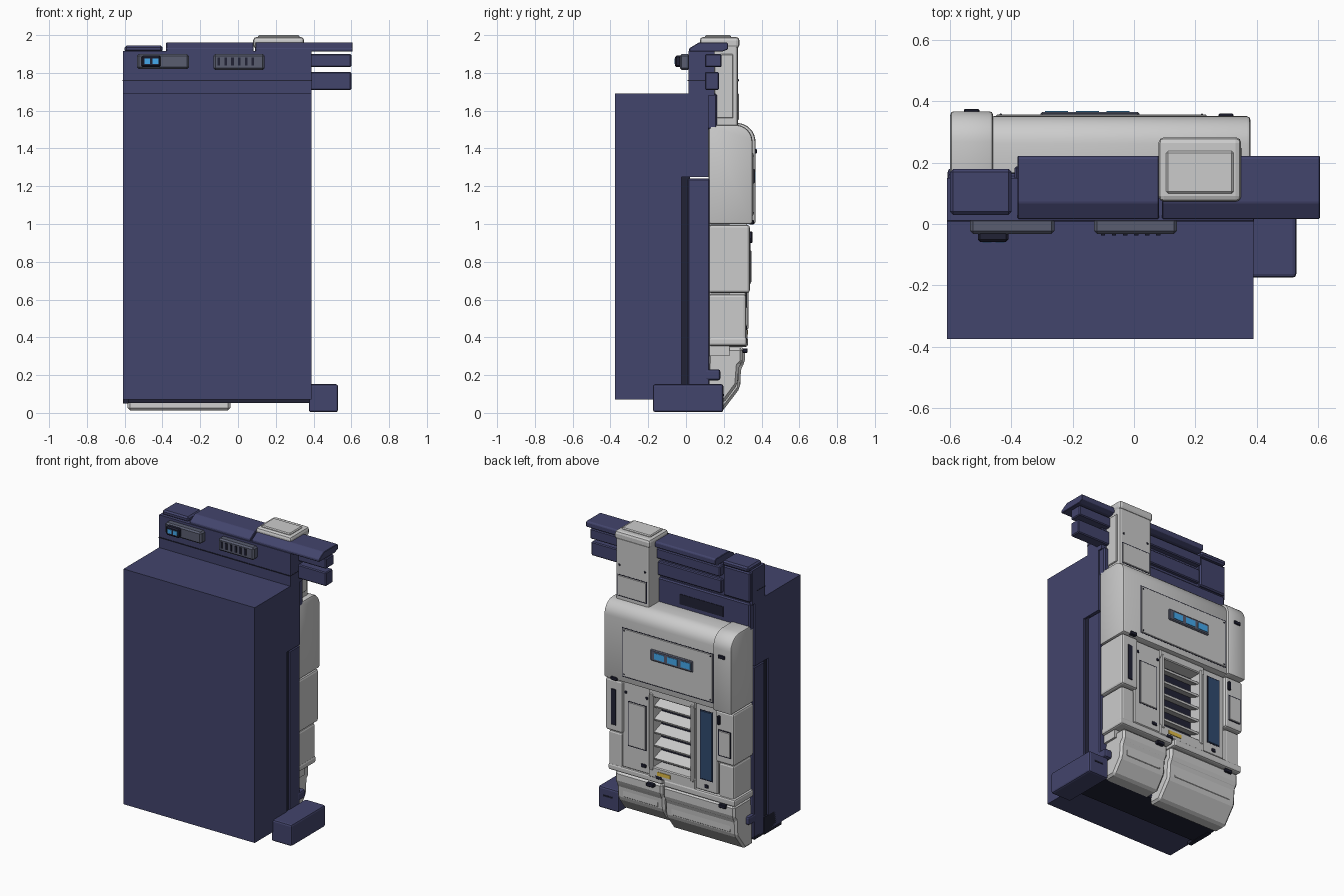
import bpy, bmesh, math
from mathutils import Matrix

if "Cube" in bpy.data.objects:
    bpy.data.objects.remove(bpy.data.objects["Cube"])

def material(name, r, g, b):
    m = bpy.data.materials.new(name)
    m.diffuse_color = (r, g, b, 1)
    m.use_nodes = True
    m.node_tree.nodes["Principled BSDF"].inputs["Base Color"].default_value = m.diffuse_color
    return m

NAVY = material("navy", .055, .058, .15)
DARK = material("dark", .015, .016, .035)
SLATE = material("slate", .10, .11, .16)
BLUE = material("screen_blue", .06, .40, .85)
GLASS = material("blue_glass", .03, .07, .16)
YELLOW = material("warning_yellow", .75, .5, .06)

def finish(name, bm, mat, bevel, segs):
    if bevel:
        bmesh.ops.bevel(bm, geom=[e for e in bm.edges if e.calc_face_angle(0) > .4], offset=bevel,
                        segments=segs, affect='EDGES', profile=.5, clamp_overlap=True)
    bmesh.ops.recalc_face_normals(bm, faces=bm.faces)
    me = bpy.data.meshes.new(name)
    bm.to_mesh(me)
    bm.free()
    ob = bpy.data.objects.new(name, me)
    bpy.context.collection.objects.link(ob)
    if mat:
        me.materials.append(mat)
    return ob

def box(name, x, y, z, mat=None, bevel=0, segs=1, tilt=0):
    bm = bmesh.new()
    bmesh.ops.create_cube(bm, size=1)
    mid = [(a + b) / 2 for a, b in (x, y, z)]
    size = [b - a for a, b in (x, y, z)]
    m = Matrix.Translation(mid) @ Matrix.Rotation(tilt, 4, 'X') @ Matrix.Diagonal((*size, 1))
    bmesh.ops.transform(bm, matrix=m, verts=bm.verts)
    return finish(name, bm, mat, bevel, segs)

def profile(name, pts, x, mat=None, bevel=0, segs=1):
    """Extrude a (y, z) outline along x."""
    bm = bmesh.new()
    f = bm.faces.new([bm.verts.new((x[0], p[0], p[1])) for p in pts])
    ext = bmesh.ops.extrude_face_region(bm, geom=[f])["geom"]
    bmesh.ops.translate(bm, vec=(x[1] - x[0], 0, 0),
                        verts=[v for v in ext if isinstance(v, bmesh.types.BMVert)])
    return finish(name, bm, mat, bevel, segs)

def panel(name, x, z, y, mat=None, gap=.005):
    """Thin plate with a dark seam round it, on a back face at depth y."""
    box(name + "_seam", (x[0] - gap, x[1] + gap), (y - .02, y + .001), (z[0] - gap, z[1] + gap), DARK)
    return box(name, x, (y - .02, y + .005), z, mat, .003)

def latch(x, y, z, w=.025, h=.012):
    box("latch", (x - w, x + w), (y - .02, y + .008), (z - h, z + h), DARK, .004)

# Navy cabinet and its stepped rear walls
box("cabinet", (-.61, .39), (-.375, -.025), (.07, 1.69), NAVY)
box("side_recess", (-.598, .378), (-.03, .02), (.06, 1.26), DARK)
box("rear_wall", (-.605, .385), (.01, .125), (.06, 1.24), NAVY, .006)
box("rear_wall_upper", (-.61, .39), (-.03, .12), (1.25, 1.69), NAVY)
box("base_plate", (-.605, .385), (-.12, .12), (.052, .075), DARK)
box("head", (-.61, .39), (.012, .15), (1.68, 1.915), NAVY)
box("head_seam", (-.611, .391), (.008, .1), (1.757, 1.763), DARK)
box("shelf", (-.6, .38), (.1, .165), (1.5, 1.69), NAVY, .008)
box("shelf_slot", (-.40, -.07), (.15, .168), (1.55, 1.62), DARK)

# Top covers with sloping front
for n, x in (("cover_long", (-.38, .082)), ("cover_arm", (.092, .607))):
    profile(n, [(.017, 1.912), (.017, 1.93), (.07, 1.962), (.215, 1.962), (.222, 1.955),
                (.222, 1.925), (.19, 1.912)], x, NAVY, .003)
box("cover_short", (-.60, -.40), (.03, .18), (1.91, 1.945), NAVY, .01)

# Rails that reach past the side
box("rail_upper", (-.39, .6), (.10, .188), (1.83, 1.9), NAVY, .006)
box("rail_lower", (-.39, .6), (.10, .175), (1.71, 1.805), NAVY, .006)
box("rail_block", (-.605, -.40), (.1, .168), (1.70, 1.905), NAVY, .008)

# Front control bars
box("sensor_bar", (-.535, -.26), (-.033, .02), (1.82, 1.9), SLATE, .01)
box("sensor_housing", (-.51, -.41), (-.058, 0), (1.83, 1.892), DARK, .008)
for x in (-.495, -.452):
    box("sensor_lens", (x, x + .03), (-.061, -.04), (1.848, 1.876), BLUE)
box("vent_bar", (-.13, .14), (-.033, .02), (1.815, 1.9), SLATE, .01)
for i in range(6):
    x = -.108 + i * .036
    box("vent_slit", (x, x + .014), (-.038, 0), (1.838, 1.882), DARK)

# Feet
box("side_foot", (.375, .53), (-.175, .198), (.004, .152), NAVY, .012, 2)
box("side_foot_vent", (.42, .49), (.19, .201), (.09, .1), DARK)
box("left_foot_plate", (-.61, -.58), (-.17, .02), (.05, .17), DARK)
for x in ((-.608, -.55), (.33, .388)):
    box("foot_knob", x, (.1, .182), (.172, .23), NAVY, .012, 2)

# Grey chimney
box("chimney", (.09, .345), (.10, .275), (1.45, 1.96), None, .014, 2)
box("chimney_cap", (.08, .35), (.073, .283), (1.93, 1.99), None, .018, 2)
box("chimney_lid", (.105, .325), (.10, .238), (1.97, 2.0), None, .006)
panel("chimney_panel", (.11, .325), (1.55, 1.69), .275)
for x in (.12, .315):
    latch(x, .272, 1.76, .007, .007)
box("chimney_side_rib", (.34, .352), (.15, .25), (1.56, 1.9), None, .004)

# Hood with rounded upper back edge
def hood(name, x, y1, z1, r):
    arc = [(y1 - r + r * math.sin(a), z1 - r + r * math.cos(a))
           for a in [math.pi / 2 * i / 8 for i in range(9)]]
    ob = profile(name, [(.12, 1.0), (.12, z1)] + arc + [(y1, 1.0)], x, None, .012, 2)
    for p in ob.data.polygons:
        p.use_smooth = True
    ob.data.set_sharp_from_angle(angle=math.radians(30))

hood("hood", (-.47, .38), .352, 1.525, .09)
hood("hood_end", (-.60, -.46), .368, 1.535, .10)
panel("hood_panel", (-.45, .237), (1.045, 1.375), .352)
box("display", (-.305, .018), (.34, .366), (1.215, 1.292), SLATE, .006)
for i in range(3):
    x = -.29 + i * .1
    box("display_screen", (x, x + .075), (.35, .369), (1.232, 1.275), BLUE)
latch(-.53, .368, 1.385)
latch(.30, .352, 1.01)
for x in (-.435, .222):
    for z in (1.06, 1.36):
        latch(x, .352, z, .006, .006)

# Middle section: core, frame round the louvre window
box("core", (-.57, .35), (.12, .23), (.3, 1.01))
box("window_back", (-.28, .04), (.22, .235), (.44, .97), DARK)
box("panel_left", (.055, .265), (.2, .318), (.40, .995), None, .006)
box("panel_right", (-.465, -.295), (.2, .318), (.40, .995), None, .006)
box("window_head", (-.30, .06), (.2, .325), (.945, 1.0), None, .006)
box("window_sill", (-.30, .06), (.2, .325), (.39, .465), None, .006)
for x in ((.022, .05), (-.29, -.262)):
    box("window_post", x, (.2, .33), (.44, .97), None, .006)
for i in range(5):
    z = .53 + i * .09
    box("louvre", (-.262, .022), (.235, .315), (z - .007, z + .007), None, 0, 1, -.35)
panel("access_door", (.085, .215), (.56, .86), .318)
panel("glass_strip", (-.425, -.335), (.48, .95), .318, GLASS)
box("warning_label", (-.11, -.01), (.31, .329), (.415, .44), YELLOW)
for x in (.075, .235):
    latch(x, .316, .92, .009, .009)
latch(.1, .316, .45, .02)
latch(-.38, .316, .435, .015)

# Side pods on both flanks
for s, x in (("left", (.25, .378)), ("right", (-.6, -.46))):
    box("pod_upper_" + s, x, (.12, .338), (.635, .995), None, .014, 2)
    t = (x[0] + .015, x[1] - .012)
    box("pod_lower_" + s, t, (.12, .318), (.37, .628), None, .014, 2)
box("pod_slot", (.295, .335), (.33, .341), (.68, .93), DARK, .004)
panel("pod_door", (-.575, -.49), (.69, .86), .341)
box("pod_handle", (-.5, -.48), (.33, .352), (.9, .96), DARK, .004)

# Lower bar and tapered bottom pods
box("lower_bar_large", (-.6, -.055), (.12, .328), (.35, .40), None, .012, 2)
box("lower_bar_small", (-.045, .37), (.12, .322), (.355, .40), None, .012, 2)
profile("bottom_pod_large", [(.12, .345), (.312, .345), (.312, .265), (.292, .24), (.285, .13),
                             (.195, .012), (.1, .012)], (-.585, -.04), None, .014)
profile("bottom_pod_small", [(.12, .345), (.30, .345), (.30, .27), (.28, .25), (.272, .15),
                             (.2, .052), (.1, .052)], (-.025, .335), None, .014)
panel("bottom_panel_large", (-.54, -.09), (.15, .225), .284)
panel("bottom_panel_small", (.02, .29), (.17, .235), .272)
for x, z in ((-.5, .33), (-.18, .375), (.05, .33), (-.02, .40)):
    latch(x, .318, z, .028)
